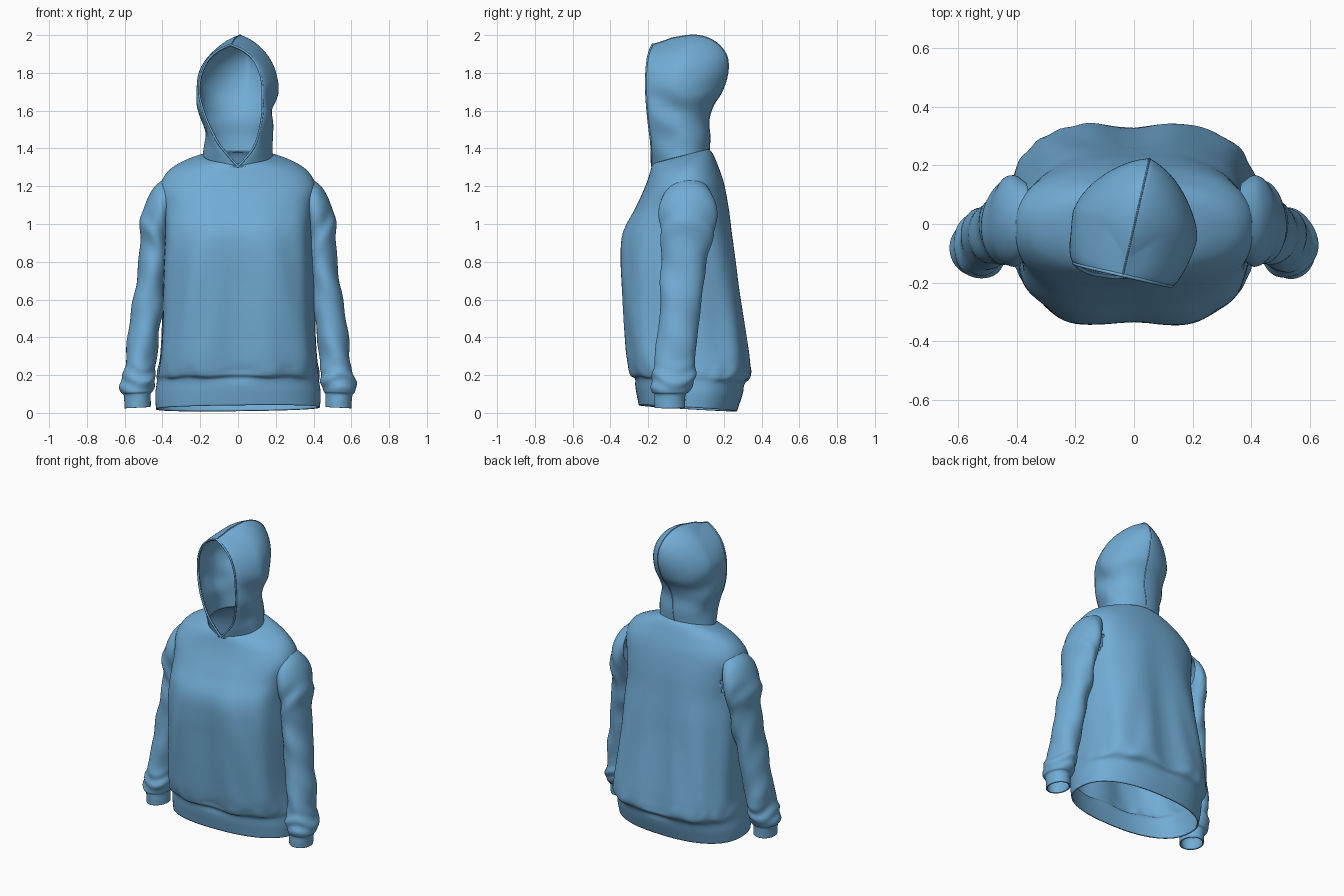
import bpy, bmesh
from math import sin, cos, pi, exp, radians
from mathutils import Vector, Matrix

if "Cube" in bpy.data.objects:
    bpy.data.objects.remove(bpy.data.objects["Cube"])

blue = bpy.data.materials.new("blue_cloth")
blue.diffuse_color = (.165, .41, .66, 1)
blue.use_nodes = True
blue.node_tree.nodes["Principled BSDF"].inputs["Base Color"].default_value = blue.diffuse_color


def densify(rows, steps):
    """Catmull-Rom interpolation between tuples of parameters."""
    out = []
    for i in range(len(rows) - 1):
        a, b, c, d = (rows[max(0, min(len(rows) - 1, i + k))] for k in (-1, 0, 1, 2))
        for s in range(steps):
            t = s / steps
            out.append(tuple(
                0.5 * (2 * q + (r - p) * t + (2 * p - 5 * q + 4 * r - u) * t * t
                       + (3 * q - p - 3 * r + u) * t ** 3)
                for p, q, r, u in zip(a, b, c, d)))
    return out + [rows[-1]]


def loft(name, rings, closed=True, thickness=0.01, hole=None):
    """Skin a list of point rings into a thin cloth shell."""
    bm = bmesh.new()
    grid = [[bm.verts.new(p) for p in ring] for ring in rings]
    n = len(grid[0])
    for lo, hi in zip(grid, grid[1:]):
        for j in range(n if closed else n - 1):
            k = (j + 1) % n
            bm.faces.new((lo[j], lo[k], hi[k], hi[j]))
    bmesh.ops.remove_doubles(bm, verts=bm.verts, dist=0.0005)
    bmesh.ops.recalc_face_normals(bm, faces=bm.faces)
    if hole:
        gone = [f for f in bm.faces if hole(f.calc_center_median())]
        bmesh.ops.delete(bm, geom=gone, context='FACES')
    me = bpy.data.meshes.new(name)
    bm.to_mesh(me)
    bm.free()
    me.materials.append(blue)
    ob = bpy.data.objects.new(name, me)
    bpy.context.collection.objects.link(ob)
    for f in me.polygons:
        f.use_smooth = True
    mod = ob.modifiers.new("cloth", 'SOLIDIFY')
    mod.thickness = thickness
    mod.offset = -1
    return ob


def cord(name, pts, radius):
    """Thin stitched edge following a path."""
    cu = bpy.data.curves.new(name, 'CURVE')
    cu.dimensions = '3D'
    cu.bevel_depth = radius
    cu.bevel_resolution = 2
    cu.materials.append(blue)
    sp = cu.splines.new('POLY')
    sp.points.add(len(pts) - 1)
    for p, q in zip(sp.points, pts):
        p.co = (*q, 1)
    bpy.context.collection.objects.link(bpy.data.objects.new(name, cu))


def spow(v, e):
    return abs(v) ** e * (1 if v >= 0 else -1)


def bump(v, centre, width):
    return exp(-((v - centre) / width) ** 2)


def ramp(v, start, end):
    return min(1, max(0, (v - start) / (end - start)))


# Torso with hem band: z, half width, front y, back y, roundness, tilt
torso = [
    (0.025, .434, -.250, .270, 2.4, -.06), (0.10, .438, -.265, .295, 2.4, -.06),
    (0.165, .430, -.275, .315, 2.5, -.05), (0.20, .430, -.302, .352, 2.7, -.02),
    (0.28, .420, -.318, .345, 2.9, 0), (0.40, .412, -.330, .328, 2.9, 0),
    (0.60, .402, -.345, .298, 2.9, 0), (0.80, .392, -.355, .272, 2.8, 0),
    (0.95, .388, -.343, .250, 2.6, 0), (1.08, .398, -.278, .230, 2.5, .02),
    (1.20, .412, -.225, .200, 2.4, .10), (1.285, .365, -.198, .167, 2.2, .18),
    (1.338, .275, -.185, .142, 2.1, .24), (1.368, .180, -.175, .118, 2.0, .27),
]
N = 112
rings = []
for z, hx, yf, yb, e, tilt in densify(torso, 6):
    ring = []
    soft = ramp(z, .17, .32) * ramp(z, 1.2, .7)
    hollow = ramp(z, .14, .21) * ramp(z, 1.2, .7)
    bunch = bump(z, .215, .035)
    for j in range(N):
        a = 2 * pi * j / N
        x = hx * spow(cos(a), 2 / e)
        y = (yb + yf) / 2 + (yb - yf) / 2 * spow(sin(a), 2 / e)
        # centre hollow, long drapes from the armpits and gathers over the band
        y *= 1 - .08 * bump(x, 0, .10) * hollow
        k = 1 + soft * (.012 * sin(9 * a + 1) + .012 * sin(34 * abs(x) + 9 * z)) * abs(cos(a)) ** .5
        k += bunch * .007 * sin(19 * a + 2 * sin(3 * a))
        ring.append((x * k, y * k, z + tilt * y + .012 * x * bump(z, 0, .15) + .010 * bunch * sin(11 * a)))
    rings.append(ring)


def armhole(p):
    return abs(p.x) > .3 and ((p.y - .01) / .115) ** 2 + ((p.z - 1.06) / .15) ** 2 < 1


loft("torso", rings, hole=armhole)

# Sleeves: outer x,z / inner x,z / centre y / half depth
sleeve = [
    (.36, 1.255, .375, .97, .01, .130), (.435, 1.205, .372, .93, .01, .155),
    (.488, 1.12, .370, .90, .01, .152), (.522, 1.02, .368, .86, .00, .138),
    (.515, .91, .370, .79, -.005, .125), (.528, .78, .378, .70, -.015, .118),
    (.555, .60, .395, .56, -.03, .108), (.583, .41, .420, .39, -.045, .106),
    (.597, .27, .435, .26, -.06, .110), (.612, .20, .440, .20, -.068, .112),
    (.626, .145, .440, .15, -.075, .110), (.620, .11, .452, .115, -.082, .098),
    (.606, .095, .463, .10, -.085, .084), (.602, .06, .462, .065, -.086, .082),
    (.600, .024, .462, .031, -.086, .081),
]
N = 56
for side, label in ((-1, "left"), (1, "right")):
    rings = []
    for ox, oz, ix, iz, yc, ry in densify(sleeve, 7):
        ring = []
        zc = (oz + iz) / 2
        fold = ramp(zc, .11, .16) * ramp(zc, 1.05, .94)
        cuff = bump(zc, .18, .07)
        for j in range(N):
            a = 2 * pi * j / N
            k = 1 + fold * (.045 * sin(30 * zc + 2 * sin(a + side) + side) * sin(a + 3 * zc)
                            + .03 * sin(17 * zc + 3 * a))
            k += cuff * .05 * sin(75 * zc + 2 * sin(2 * a + side))
            k -= .09 * bump(zc, .98, .03) * bump(cos(a), .6, .5)
            c, s = cos(a) * k, sin(a) * k
            ring.append((side * ((ox + ix) / 2 + (ox - ix) / 2 * c), yc + ry * s,
                         zc + (oz - iz) / 2 * c))
        rings.append(ring)
    loft(label + "_sleeve", rings, thickness=.008)

# Hood rows: opening edge xyz / widest side xyz / centre seam yz / back roundness
hood = [
    (0, -.180, 1.305, .186, -.02, 1.355, .122, 1.382, 1.0),
    (.050, -.182, 1.36, .182, -.03, 1.43, .120, 1.46, 1.0),
    (.100, -.185, 1.43, .178, -.03, 1.50, .108, 1.55, .95),
    (.140, -.195, 1.53, .192, -.03, 1.59, .128, 1.63, .85),
    (.165, -.200, 1.63, .210, -.03, 1.67, .174, 1.71, .75),
    (.172, -.203, 1.72, .215, -.03, 1.75, .203, 1.81, .65),
    (.158, -.205, 1.80, .197, -.03, 1.825, .192, 1.90, .55),
    (.123, -.206, 1.87, .152, -.03, 1.895, .125, 1.97, .5),
    (.066, -.206, 1.92, .086, -.06, 1.948, .025, 2.0, .45),
    (0, -.206, 1.95, 0, -.15, 1.967, -.10, 1.985, .5),
]


def quadrant(p, q, corner, r, t):
    k = corner * r + (p + q) / 2 * (1 - r)
    o = p + q - k
    return o + (p - o) * cos(t * pi / 2) + (q - o) * sin(t * pi / 2)


def twist(p):
    """The hood is turned slightly on the neck."""
    f = ramp(p.z, 1.38, 1.68)
    return Matrix.Rotation(radians(-13) * f, 3, 'Z') @ p + Vector((.008, .025, 0)) * f


M = 14
rings, rim_l, rim_r, seam = [], [], [], []
for ex, ey, ez, wx, wy, wz, my, mz, rnd in densify(hood, 5):
    E, W, B = Vector((ex, ey, ez)), Vector((wx, wy, wz)), Vector((0, my, mz))
    half = [quadrant(E, W, Vector((wx, ey, ez)), .85, i / M) for i in range(M)]
    half += [quadrant(W, B, Vector((wx, my, mz)), rnd, i / M) for i in range(M + 1)]

    def shaped(p, side, i):
        # soft creases where the hood folds into the neck
        f = sin(pi * i / (2 * M)) * bump(p.z, 1.57, .14)
        k = 1 + f * .07 * sin(26 * p.z + 14 * p.y + side)
        return twist(Vector((side * p.x * k, p.y, p.z)))

    left = [shaped(p, -1, i) for i, p in enumerate(half)]
    right = [shaped(p, 1, i) for i, p in enumerate(half)]
    rings.append(left + right[-2::-1])
    rim_l.append(left[0])
    rim_r.append(right[0])
    seam.append(left[-1])
loft("hood", rings, closed=False)
cord("hood_rim", rim_l + rim_r[-2::-1], .006)
ridge = seam + [twist(Vector((0, -.15, 1.967))), rim_l[-1]]
cord("hood_seam", ridge, .003)

# Raised seam where hood meets torso
cord("neck_seam", rings[0] + [rings[0][0]], .006)
